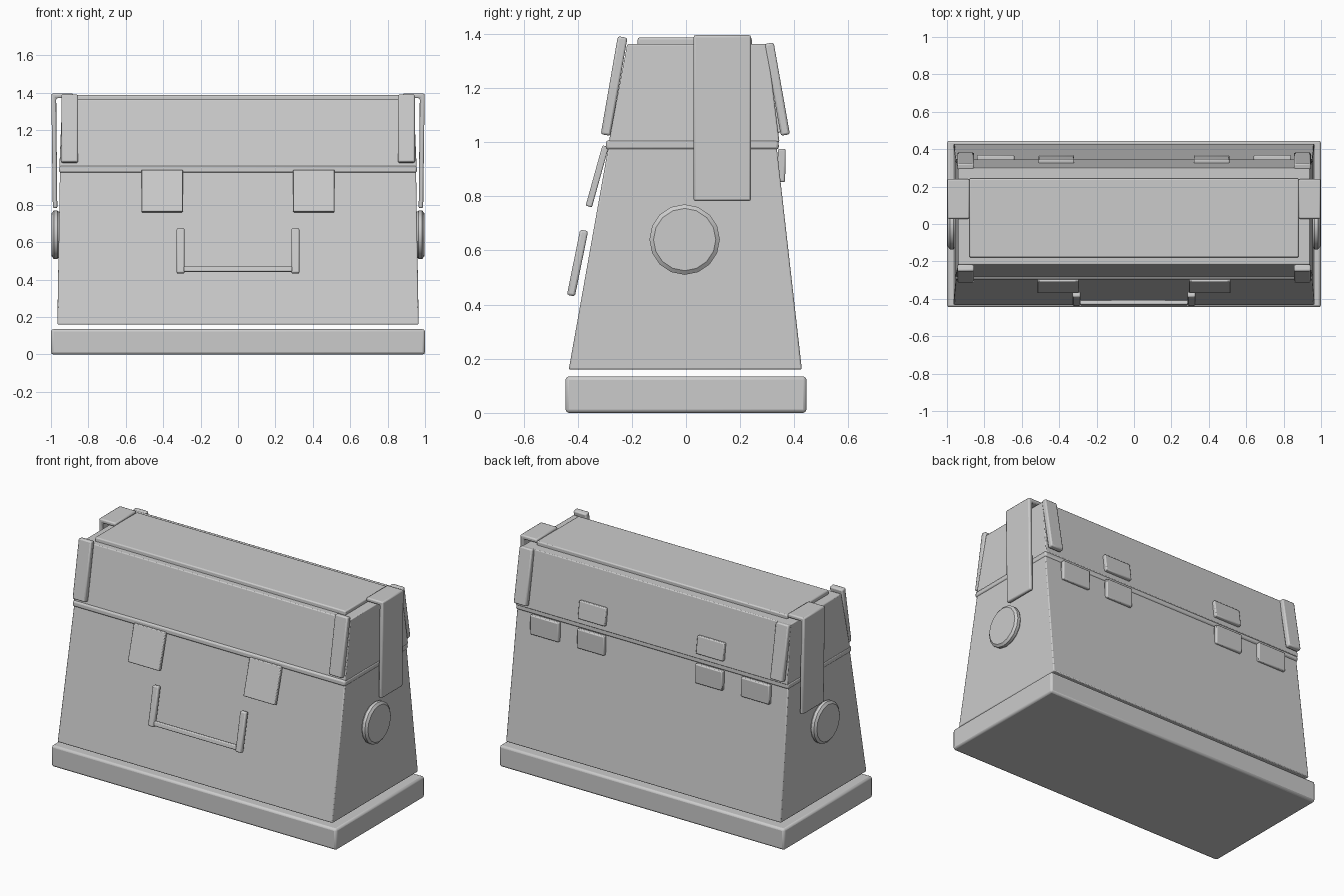
import bpy, bmesh
from math import radians, sin, cos, pi
from mathutils import Vector

if "Cube" in bpy.data.objects:
    bpy.data.objects.remove(bpy.data.objects["Cube"])


def finish(name, bm, bevel=0.01, segments=2):
    bmesh.ops.recalc_face_normals(bm, faces=bm.faces)
    me = bpy.data.meshes.new(name)
    bm.to_mesh(me)
    bm.free()
    ob = bpy.data.objects.new(name, me)
    bpy.context.collection.objects.link(ob)
    if bevel:
        mod = ob.modifiers.new("Bevel", 'BEVEL')
        mod.width, mod.segments = bevel, segments
        mod.limit_method, mod.angle_limit = 'ANGLE', radians(30)
    return ob


def loft(name, rings, bevel=0.01):
    """Closed solid between matching rings of points."""
    bm = bmesh.new()
    vs = [[bm.verts.new(p) for p in r] for r in rings]
    n = len(vs[0])
    for a, b in zip(vs, vs[1:]):
        for i in range(n):
            j = (i + 1) % n
            bm.faces.new((a[i], a[j], b[j], b[i]))
    bm.faces.new(vs[0])
    bm.faces.new(vs[-1])
    return finish(name, bm, bevel)


def block(name, low, high, bevel=0.01):
    """Tapered box; low and high are (half x, front y, back y, z)."""
    return loft(name, [[(-x, f, z), (x, f, z), (x, b, z), (-x, b, z)]
                       for x, f, b, z in (low, high)], bevel)


def slat(name, x0, x1, bottom, top, thick, bevel=0.008):
    """Thin leaning plate; bottom and top are (y, z) centre-line points."""
    a, b = Vector(bottom), Vector(top)
    d = (b - a).normalized()
    n = Vector((-d.y, d.x)) * thick / 2
    prof = (a - n, a + n, b + n, b - n)
    return loft(name, [[(x, p.x, p.y) for p in prof] for x in (x0, x1)], bevel)


# Main case
block("base_plinth", (1.0, -0.445, 0.445, 0), (1.0, -0.445, 0.445, 0.135), 0.013)
block("case_body", (0.966, -0.433, 0.428, 0.16), (0.952, -0.287, 0.335, 0.98), 0.006)
block("seam_band", (0.957, -0.297, 0.343, 0.972), (0.957, -0.295, 0.342, 1.007))
block("lid", (0.955, -0.285, 0.345, 1.0), (0.94, -0.217, 0.3, 1.362), 0.005)
block("lid_top_panel", (0.88, -0.18, 0.243, 1.355), (0.88, -0.178, 0.243, 1.386), 0.007)

# Parts repeated on the left and right
for s, side in ((-1, "left"), (1, "right")):
    def pair(name, x0, x1, *args):
        slat(f"{side}_{name}", s * x0, s * x1, *args)

    # Lid corner guards
    pair("front_corner_guard", 0.855, 0.945, (-0.297, 1.026), (-0.234, 1.388), 0.036)
    pair("back_corner_guard", 0.855, 0.945, (0.367, 1.026), (0.307, 1.365), 0.034)

    # Front latch and rear hinge plates
    pair("front_latch", 0.295, 0.517, (-0.359, 0.762), (-0.297, 0.985), 0.024, 0.005)
    pair("upper_hinge_leaf", 0.32, 0.51, (0.347, 1.035), (0.331, 1.145), 0.03, 0.006)
    pair("lower_hinge_leaf", 0.32, 0.51, (0.352, 0.852), (0.354, 0.975), 0.028, 0.006)
    pair("rear_catch", 0.64, 0.84, (0.352, 0.852), (0.354, 0.975), 0.028, 0.006)

    # Handle arm
    pair("handle_arm", 0.286, 0.328, (-0.425, 0.433), (-0.376, 0.674), 0.03)

    # Bent side strap hooked over the lid
    prof = [(0.88, 1.395), (0.998, 1.395), (0.99, 0.782),
            (0.966, 0.782), (0.972, 1.37), (0.88, 1.37)]
    loft(f"{side}_strap", [[(s * x, y, z) for x, z in prof]
                           for y in (0.028, 0.24)], 0.008)

    # Round side boss with chamfered rim
    loft(f"{side}_side_boss",
         [[(s * x, -0.005 + r * cos(2 * pi * i / 16), 0.64 + r * sin(2 * pi * i / 16))
           for i in range(16)]
          for x, r in ((0.955, 0.12), (0.966, 0.13), (0.985, 0.13), (0.996, 0.115))], 0)

# Handle grip between the arms
slat("handle_grip", -0.29, 0.29, (-0.423, 0.441), (-0.417, 0.47), 0.026, 0.006)

# Smooth bevels, crisp edges
bpy.ops.object.select_all(action='SELECT')
bpy.context.view_layer.objects.active = bpy.data.objects["case_body"]
bpy.ops.object.shade_smooth_by_angle(angle=radians(30))
